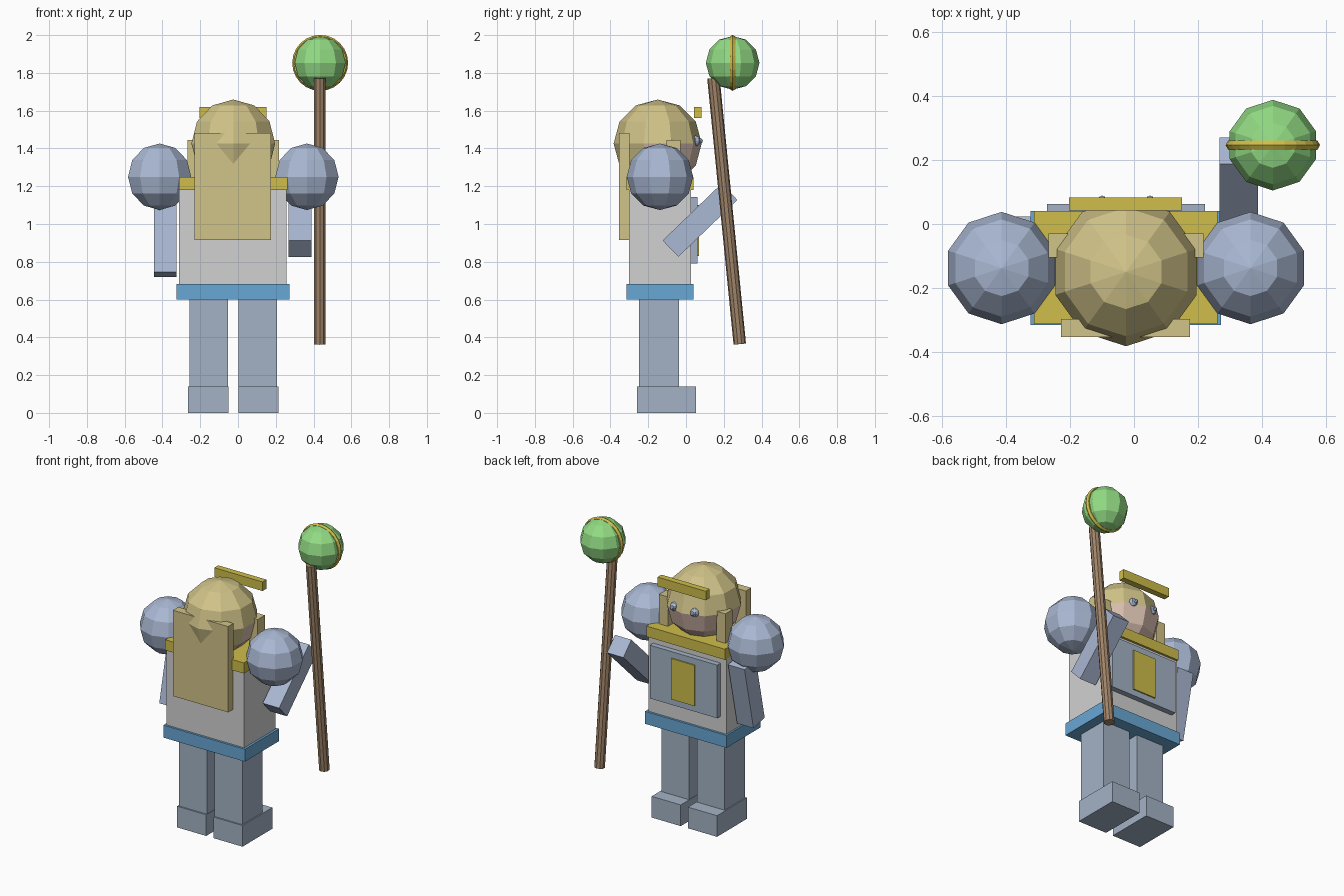
import bpy, bmesh
from math import radians
from mathutils import Matrix, Vector

if "Cube" in bpy.data.objects:
    bpy.data.objects.remove(bpy.data.objects["Cube"], do_unlink=True)


def material(name, r, g, b):
    m = bpy.data.materials.new(name)
    m.use_nodes = True
    m.diffuse_color = (r, g, b, 1)
    m.node_tree.nodes["Principled BSDF"].inputs["Base Color"].default_value = (r, g, b, 1)
    return m


steel = material("steel grey", 0.37, 0.45, 0.56)
armour = material("pale blue armour", 0.40, 0.48, 0.65)
cloth = material("off white cloth", 0.64, 0.64, 0.64)
blue = material("belt blue", 0.14, 0.39, 0.66)
blond = material("blond hair", 0.64, 0.55, 0.25)
gold = material("gold", 0.62, 0.51, 0.07)
skin = material("skin", 0.70, 0.52, 0.43)
green = material("orb green", 0.29, 0.71, 0.23)
wood = material("staff wood", 0.35, 0.23, 0.14)

MID = -0.025  # body centre line in x


def finish(name, bm, mat, loc, tilt=0):
    mesh = bpy.data.meshes.new(name)
    bm.to_mesh(mesh)
    bm.free()
    mesh.materials.append(mat)
    ob = bpy.data.objects.new(name, mesh)
    ob.location = loc
    ob.rotation_euler.x = radians(tilt)
    bpy.context.collection.objects.link(ob)
    return ob


def box(name, mat, loc, size, tilt=0):
    bm = bmesh.new()
    bmesh.ops.create_cube(bm, size=1, matrix=Matrix.Diagonal((*size, 1)))
    return finish(name, bm, mat, loc, tilt)


def span(name, mat, x, y, z):
    """Box given by its (low, high) range on each axis."""
    lo, hi = Vector((x[0], y[0], z[0])), Vector((x[1], y[1], z[1]))
    return box(name, mat, (lo + hi) / 2, hi - lo)


def ball(name, mat, loc, radius, segments=10, rings=6):
    bm = bmesh.new()
    bmesh.ops.create_uvsphere(bm, u_segments=segments, v_segments=rings, radius=radius)
    return finish(name, bm, mat, loc)


# Legs, boots, locks, eyes and shoulders come in pairs
for side, s in (("left", 1), ("right", -1)):
    box(side + "_leg", steel, (MID + s * 0.13, -0.143, 0.37), (0.203, 0.213, 0.50))
    box(side + "_boot", steel, (MID + s * 0.133, -0.103, 0.07), (0.213, 0.312, 0.14))
    ball(side + "_shoulder", armour, (MID + s * 0.39, -0.138, 1.25), 0.176)
    box(side + "_hair_lock", blond, (MID + s * 0.21, -0.067, 1.295), (0.065, 0.075, 0.30))
    ball(side + "_eye", armour, (MID + s * 0.075, 0.05, 1.44), 0.028, 8, 6)
    ball(side + "_pupil", armour, (MID + s * 0.075, 0.076, 1.44), 0.013, 8, 6)

# Torso, belt and breastplate
span("torso", cloth, (-0.313, 0.257), (-0.302, 0.026), (0.64, 1.20))
span("belt", blue, (-0.325, 0.272), (-0.316, 0.040), (0.60, 0.682))
span("collar", gold, (-0.313, 0.262), (-0.314, 0.041), (1.18, 1.25))
span("breastplate", steel, (-0.272, 0.222), (0.02, 0.062), (0.79, 1.142))
span("breastplate_panel", gold, (-0.11, 0.06), (0.055, 0.07), (0.83, 1.10))

# Arms: one hanging, one raised to the staff
box("right_arm", armour, (-0.385, -0.082, 0.945), (0.12, 0.12, 0.434), -12.5)
box("left_arm", armour, (0.328, 0.074, 1.02), (0.12, 0.12, 0.434), -46)

# Head with the lower front as face
head = ball("head", blond, (MID, -0.15, 1.426), 0.233)
head.data.materials.append(skin)
for p in head.data.polygons:
    if p.center.z < 0 and p.center.y > -0.05:
        p.material_index = 1
span("back_hair", blond, (-0.229, 0.176), (-0.354, -0.298), (0.915, 1.483))
span("circlet_bar", gold, (-0.203, 0.150), (0.042, 0.083), (1.56, 1.62))

# Staff with a banded orb
bm = bmesh.new()
bmesh.ops.create_cone(bm, cap_ends=True, segments=10, radius1=0.033, radius2=0.033, depth=1.415)
finish("staff", bm, wood, (0.433, 0.215, 1.068), 5.65)
ball("orb", green, (0.435, 0.247, 1.853), 0.142)
bpy.ops.mesh.primitive_torus_add(
    major_radius=0.131, minor_radius=0.017, major_segments=24, minor_segments=6,
    location=(0.435, 0.247, 1.853), rotation=(radians(90), 0, 0))
band = bpy.context.object
band.name = "orb_band"
band.data.materials.append(gold)
